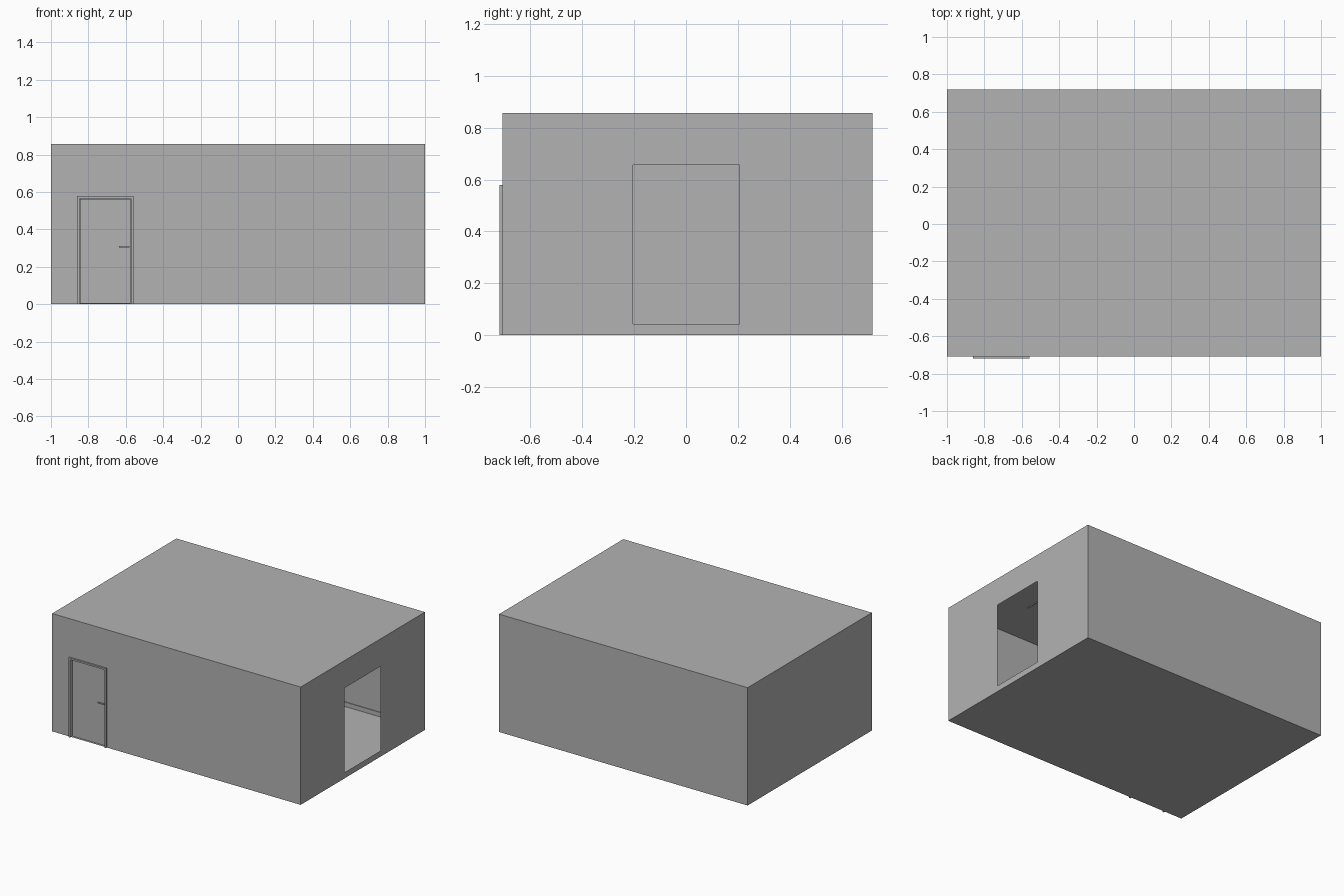
import bpy, bmesh
from mathutils import Vector

if "Cube" in bpy.data.objects:
    bpy.data.objects.remove(bpy.data.objects["Cube"])

X, Y0, Y1, H = 1.0, -0.708, 0.720, 0.857
grey = bpy.data.materials.new("mid_grey")
grey.diffuse_color = (0.45, 0.45, 0.45, 1)
grey.use_nodes = True
grey.node_tree.nodes["Principled BSDF"].inputs["Base Color"].default_value = grey.diffuse_color


def add_mesh(name, bm):
    bmesh.ops.remove_doubles(bm, verts=bm.verts, dist=1e-5)
    me = bpy.data.meshes.new(name)
    bm.to_mesh(me)
    bm.free()
    me.materials.append(grey)
    ob = bpy.data.objects.new(name, me)
    bpy.context.collection.objects.link(ob)
    return ob


def box(name, x0, x1, y0, y1, z0, z1):
    bm = bmesh.new()
    bmesh.ops.create_cube(bm, size=1)
    for v in bm.verts:
        v.co = Vector(((x0 + x1) / 2 + v.co.x * (x1 - x0),
                       (y0 + y1) / 2 + v.co.y * (y1 - y0),
                       (z0 + z1) / 2 + v.co.z * (z1 - z0)))
    return add_mesh(name, bm)


def panel(name, origin, u, v, us, vs, hole=None):
    """Flat sheet made of grid cells, leaving out the cell given by hole."""
    bm = bmesh.new()
    o, u, v = Vector(origin), Vector(u), Vector(v)
    for i in range(len(us) - 1):
        for j in range(len(vs) - 1):
            if (i, j) == hole:
                continue
            pts = [(us[i], vs[j]), (us[i + 1], vs[j]),
                   (us[i + 1], vs[j + 1]), (us[i], vs[j + 1])]
            bm.faces.new([bm.verts.new(o + u * a + v * b) for a, b in pts])
    return add_mesh(name, bm)


# Thin room shell: floor, ceiling and four walls
EX, EY, EZ = (1, 0, 0), (0, 1, 0), (0, 0, 1)
panel("floor", (0, 0, 0), EY, EX, [Y0, Y1], [-X, X])
panel("ceiling", (0, 0, H), EX, EY, [-X, X], [Y0, Y1])
panel("back_wall", (0, Y1, 0), EZ, EX, [0, H], [-X, X])
panel("left_wall", (-X, 0, 0), EZ, EY, [0, H], [Y0, Y1])
panel("right_wall", (X, 0, 0), EY, EZ, [Y0, -0.205, 0.207, Y1],
      [0, 0.043, 0.657, H], hole=(1, 1))
panel("front_wall", (0, Y0, 0), EX, EZ, [-X, -0.848, -0.572, X],
      [0, 0.566, H], hole=(1, 0))

# Raised door frame with the leaf and handle set back inside it
FY, DY = -0.720, -0.697
box("door_leaf", -0.845, -0.575, DY, DY + 0.012, 0.003, 0.563)
for name, x in (("door_jamb_left", -0.86), ("door_jamb_right", -0.572)):
    box(name, x, x + 0.012, FY, DY + 0.012, 0, 0.578)
box("door_head", -0.848, -0.572, FY, DY + 0.012, 0.566, 0.578)
box("handle_lever", -0.635, -0.580, DY - 0.010, DY - 0.005, 0.302, 0.310)
box("handle_stem", -0.588, -0.580, DY - 0.006, DY, 0.302, 0.310)

# Skirting boards along the inside walls
T, S = 0.005, 0.033
box("skirting_back", -X + T, X - T, Y1 - T, Y1 - 0.0005, 0.0005, S)
box("skirting_left", -X + 0.0005, -X + T, Y0 + T, Y1 - T, 0.0005, S)
box("skirting_right", X - T, X - 0.0005, Y0 + T, Y1 - T, 0.0005, S)
box("skirting_front", -0.56, X - T, Y0 + 0.0005, Y0 + T, 0.0005, S)

# Slim ceiling lamp strip
box("ceiling_lamp", 0.600, 0.607, -0.366, 0.218, H - 0.006, H - 0.0005)
